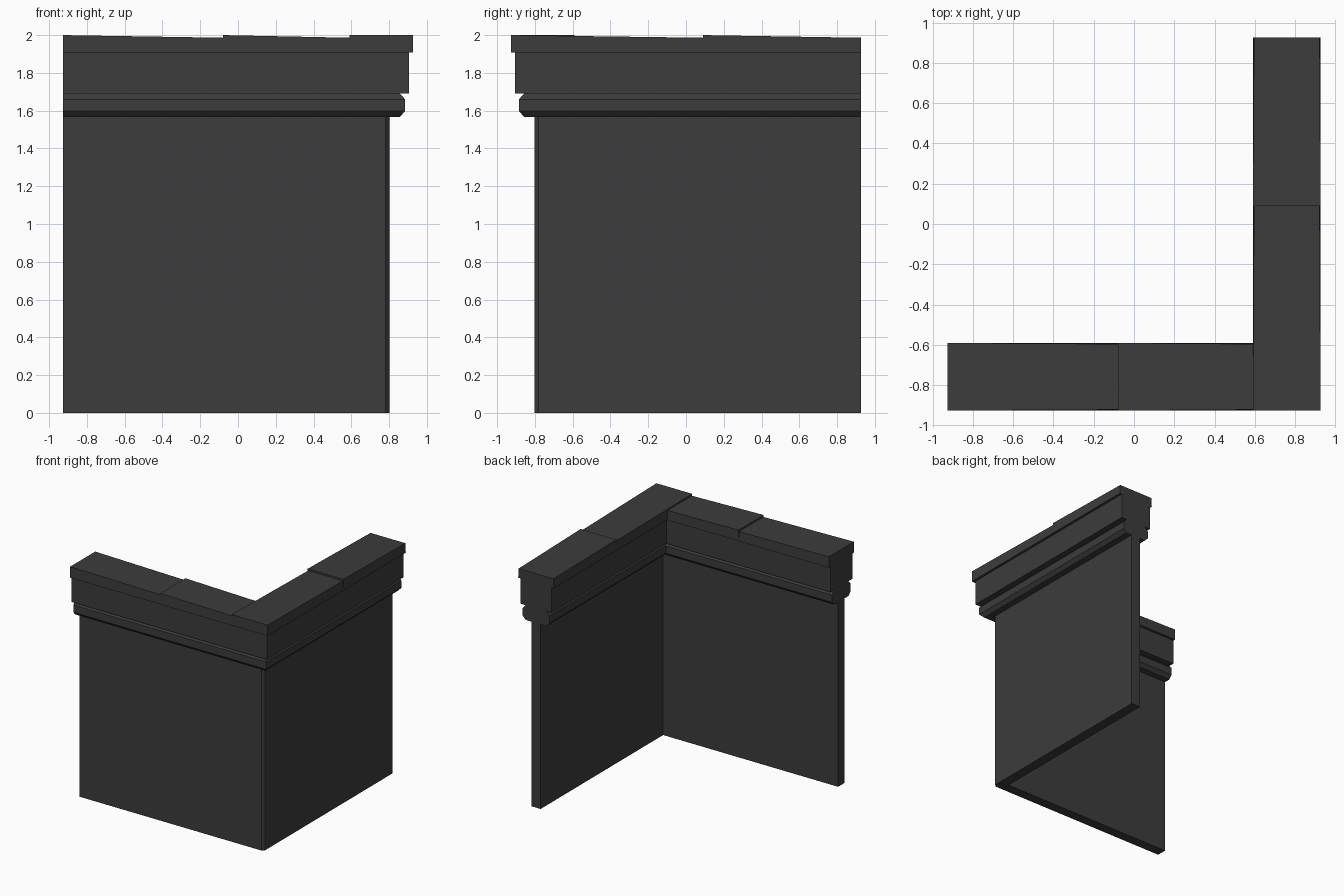
import bpy, bmesh

if "Cube" in bpy.data.objects:
    bpy.data.objects.remove(bpy.data.objects["Cube"])

E = 0.927            # outer extent of the corner piece
C = 0.759            # centre line of both wall runs
HALF = 0.043         # half wall thickness
CAP = E - C          # half width of coping

stone = bpy.data.materials.new("dark_stone")
stone.diffuse_color = (0.045, 0.045, 0.045, 1)
stone.use_nodes = True
stone.node_tree.nodes["Principled BSDF"].inputs["Base Color"].default_value = stone.diffuse_color


def finish(name, bm):
    bmesh.ops.recalc_face_normals(bm, faces=bm.faces)
    me = bpy.data.meshes.new(name)
    bm.to_mesh(me)
    bm.free()
    ob = bpy.data.objects.new(name, me)
    me.materials.append(stone)
    bpy.context.collection.objects.link(ob)


def rings_to_solid(name, rings):
    """Skin a list of matching closed rings and cap both ends."""
    bm = bmesh.new()
    vs = [[bm.verts.new(p) for p in r] for r in rings]
    n = len(vs[0])
    for a, b in zip(vs, vs[1:]):
        for i in range(n):
            j = (i + 1) % n
            bm.faces.new((a[i], a[j], b[j], b[i]))
    bm.faces.new(vs[0])
    bm.faces.new(vs[-1])
    finish(name, bm)


# Wall: L footprint with a chamfered outer corner
o, i, ch = C + HALF, C - HALF, 0.02
foot = [(-E, -o), (o - ch, -o), (o, -o + ch), (o, E), (i, E), (i, -i), (-E, -i)]
rings_to_solid("wall", [[(x, y, z) for x, y in foot] for z in (0, 1.567)])

# Cornice: symmetrical moulding and frieze mitred around the corner
side = [(0.097, 1.567), (0.126, 1.597), (0.126, 1.66), (0.097, 1.692),
        (0.147, 1.692), (0.147, 1.907)]
prof = side + [(-d, z) for d, z in reversed(side)]
rings_to_solid("cornice", [
    [(-E, -C - d, z) for d, z in prof],
    [(C + d, -C - d, z) for d, z in prof],
    [(C + d, E, z) for d, z in prof]])


# Coping slabs: each tilts down along its run and narrows slightly at the top
def slab(name, start, end, along_y):
    rings = []
    for t, top, inset in ((start, 2.0, 0.0), (end, 1.986, 0.005)):
        sec = [(-CAP, 1.907), (CAP, 1.907), (CAP - inset, top), (-CAP + inset, top)]
        rings.append([(C + d, t, z) if along_y else (t, -C - d, z) for d, z in sec])
    rings_to_solid(name, rings)


slab("coping_left_end", -E, -0.08, False)
slab("coping_left_inner", -0.08, C - CAP, False)
slab("coping_corner", -E, 0.09, True)
slab("coping_right_end", 0.09, E, True)
